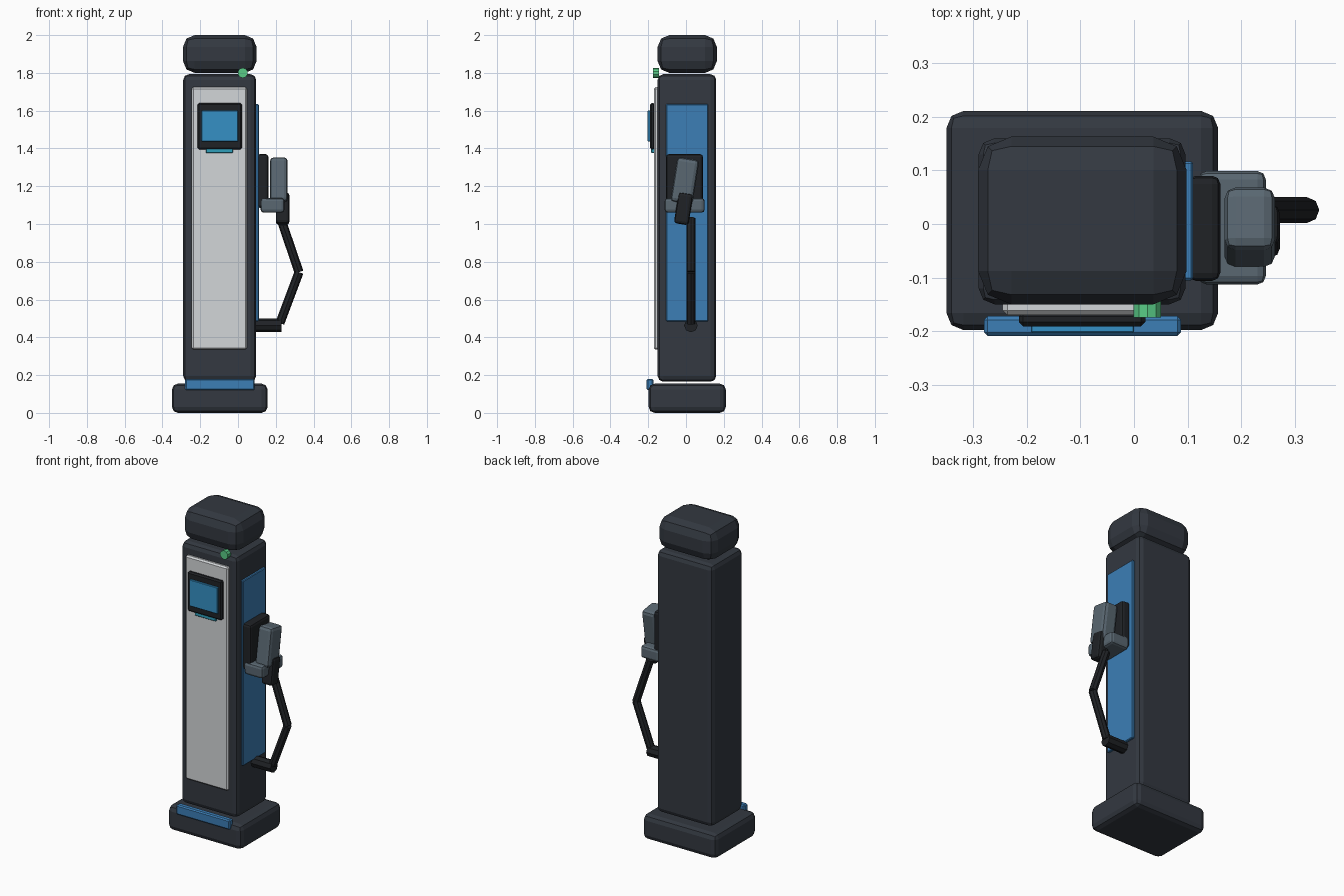
import bpy
from math import radians, pi
from mathutils import Vector

if "Cube" in bpy.data.objects:
    bpy.data.objects.remove(bpy.data.objects["Cube"])


def mat(name, r, g, b):
    m = bpy.data.materials.new(name)
    m.diffuse_color = (r, g, b, 1)
    m.use_nodes = True
    m.node_tree.nodes["Principled BSDF"].inputs["Base Color"].default_value = m.diffuse_color
    return m


DARK = mat("dark_shell", 0.033, 0.04, 0.052)
BLACK = mat("black_rubber", 0.014, 0.016, 0.019)
LIGHT = mat("light_panel", 0.65, 0.67, 0.69)
GREY = mat("slate_grey", 0.1, 0.135, 0.165)
BLUE = mat("blue_trim", 0.045, 0.21, 0.47)
SCREEN = mat("screen_blue", 0.035, 0.28, 0.56)
CYAN = mat("cyan_glow", 0.03, 0.35, 0.5)
GREEN = mat("green_light", 0.1, 0.6, 0.24)


def box(name, x, y, z, material, bevel=0.005, segments=1, tilt=0):
    """Bevelled box between (min, max) ranges, tilted about the x axis."""
    bpy.ops.mesh.primitive_cube_add(size=1)
    o = bpy.context.object
    o.name = name
    for v in o.data.vertices:
        v.co = [c * (r[1] - r[0]) for c, r in zip(v.co, (x, y, z))]
    o.location = [sum(r) / 2 for r in (x, y, z)]
    o.rotation_euler.x = radians(tilt)
    o.data.materials.append(material)
    if bevel:
        b = o.modifiers.new("bevel", "BEVEL")
        b.width, b.segments = bevel, segments
    return o


def rod(name, a, b, radius, material, sides=8):
    """Faceted cylinder from point a to point b."""
    a, b = Vector(a), Vector(b)
    bpy.ops.mesh.primitive_cylinder_add(vertices=sides, radius=radius, depth=(b - a).length,
                                        location=(a + b) / 2)
    o = bpy.context.object
    o.name = name
    o.rotation_euler = (b - a).to_track_quat("Z", "Y").to_euler()
    o.data.materials.append(material)
    return o


# Plinth, column and cap
box("base", (-0.35, 0.157), (-0.198, 0.211), (0, 0.155), DARK, 0.032, 2)
box("body", (-0.29, 0.096), (-0.15, 0.16), (0.165, 1.793), DARK, 0.03, 2)
box("cap", (-0.291, 0.098), (-0.15, 0.163), (1.8, 2.0), DARK, 0.062, 2)
box("base_strip", (-0.28, 0.088), (-0.209, -0.172), (0.12, 0.18), BLUE, 0.007)

# Front panel and display
box("front_panel", (-0.245, 0.048), (-0.17, -0.14), (0.335, 1.725), LIGHT, 0.009)
box("screen_frame", (-0.215, 0.021), (-0.191, -0.165), (1.395, 1.64), BLACK, 0.008)
box("screen", (-0.192, 0.0), (-0.203, -0.185), (1.437, 1.6), SCREEN, 0.002)
box("screen_light_bar", (-0.17, -0.026), (-0.184, -0.165), (1.376, 1.4), CYAN, 0.003)
rod("status_light", (0.025, -0.174, 1.8), (0.025, -0.143, 1.8), 0.027, GREEN, 10)

# Side panel and holster
box("side_panel", (0.085, 0.11), (-0.105, 0.117), (0.485, 1.635), BLUE, 0.004)
box("holster_plate", (0.1, 0.161), (-0.106, 0.09), (1.085, 1.37), BLACK, 0.015, 2)
box("holster_tray", (0.12, 0.246), (-0.113, 0.099), (1.06, 1.137), GREY, 0.016, 2)

# Plug handle
box("handle", (0.169, 0.263), (-0.065, 0.053), (1.11, 1.348), GREY, 0.02, 2, -9)
box("handle_grip", (0.2, 0.272), (-0.052, 0.026), (0.998, 1.165), BLACK, 0.016, 2, -9)

# Cable and its socket
Y = 0.026
rod("upper_cable", (0.226, Y, 1.03), (0.323, Y, 0.745), 0.024, BLACK)
rod("lower_cable", (0.323, Y, 0.745), (0.222, Y, 0.475), 0.024, BLACK)
rod("cable_socket", (0.09, Y, 0.463), (0.23, Y, 0.463), 0.036, BLACK)
